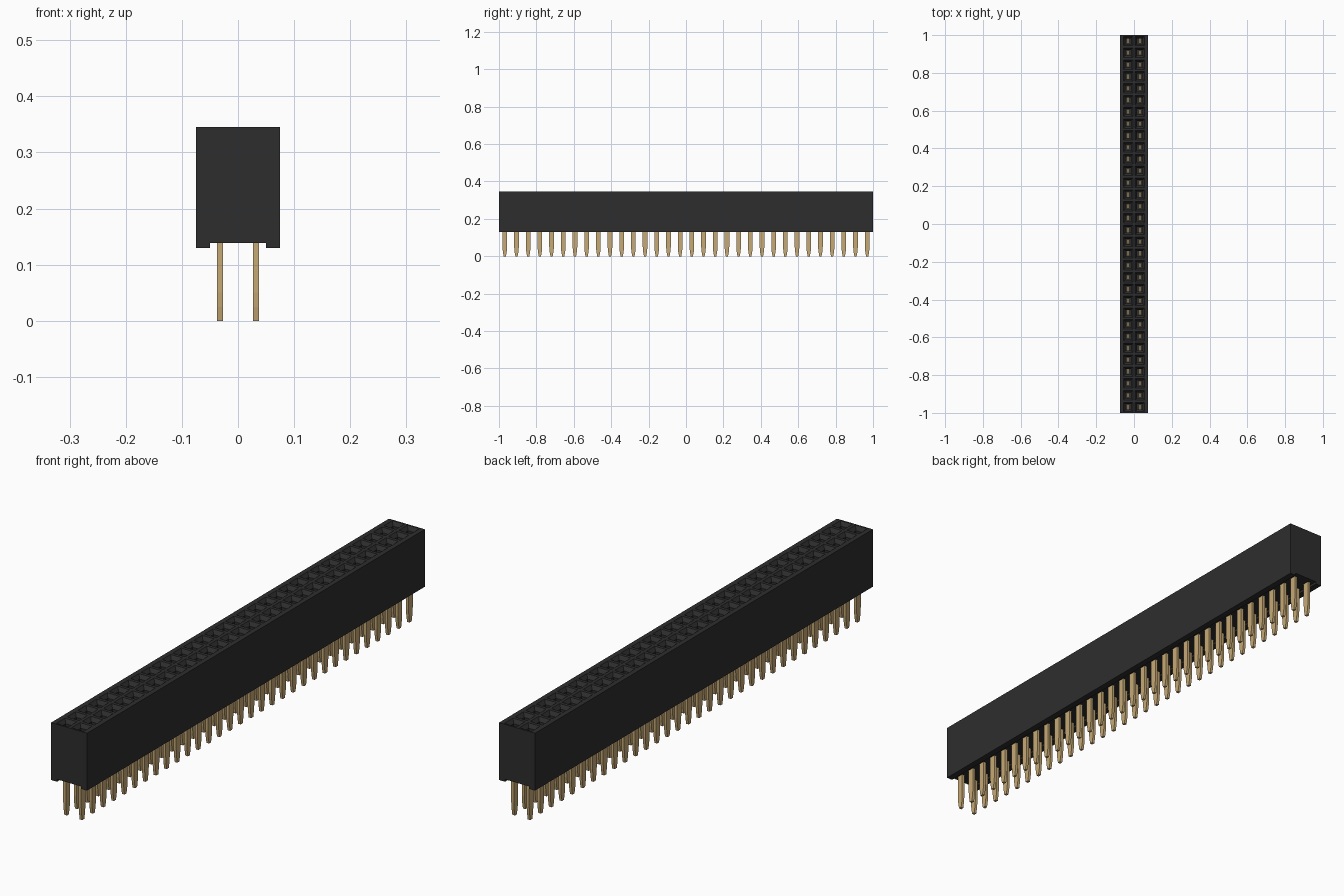
import bpy, bmesh

if "Cube" in bpy.data.objects:
    bpy.data.objects.remove(bpy.data.objects["Cube"], do_unlink=True)

PINS = 32                 # positions per row
PITCH = 2.0 / PINS
TOP, HALF_X = 0.345, 0.0745


def material(name, rgb, rough):
    m = bpy.data.materials.new(name)
    m.use_nodes = True
    m.diffuse_color = (*rgb, 1)
    b = m.node_tree.nodes["Principled BSDF"]
    b.inputs["Base Color"].default_value = (*rgb, 1)
    b.inputs["Roughness"].default_value = rough
    return m


def finish(bm, name, mat):
    bmesh.ops.remove_doubles(bm, verts=bm.verts, dist=1e-5)
    bmesh.ops.recalc_face_normals(bm, faces=bm.faces)
    me = bpy.data.meshes.new(name)
    bm.to_mesh(me)
    bm.free()
    me.materials.append(mat)
    ob = bpy.data.objects.new(name, me)
    bpy.context.collection.objects.link(ob)
    return ob


def extrude_profile(bm, rings, closed):
    """Bridge a list of vertex rings with quads."""
    for a, b in zip(rings, rings[1:]):
        n = len(a)
        for i in range(n if closed else n - 1):
            j = (i + 1) % n
            bm.faces.new((a[i], a[j], b[j], b[i]))


black = material("black plastic", (0.027, 0.027, 0.027), 0.6)
gold = material("gold plated metal", (0.57, 0.40, 0.18), 0.4)

# Housing shell: channelled cross-section run along y, open over the sockets
half = [(PITCH, TOP), (HALF_X, TOP), (HALF_X, 0.13), (0.05, 0.13), (0.05, 0.139)]
profile = half + [(-x, z) for x, z in reversed(half)]
bm = bmesh.new()
ends = [[bm.verts.new((x, y, z)) for x, z in profile] for y in (-1, 1)]
extrude_profile(bm, ends, False)
for ring in ends:
    bm.faces.new(ring)

# Sockets: a funnel leading into a deep square hole in every cell
steps = [(PITCH / 2, TOP), (0.025, TOP), (0.0145, TOP - 0.014), (0.0145, 0.2)]
for cx in (-PITCH / 2, PITCH / 2):
    for i in range(PINS):
        cy = -1 + PITCH * (i + 0.5)
        rings = [[bm.verts.new((cx + sx * r, cy + sy * r, z))
                  for sx, sy in ((-1, -1), (1, -1), (1, 1), (-1, 1))]
                 for r, z in steps]
        extrude_profile(bm, rings, True)
        bm.faces.new(rings[-1])
finish(bm, "housing", black)

# Contact pin: flat blade with a tapered tip
side = [(0.0125, 0.25), (0.0125, 0.05), (0.0105, 0.025), (0.006, 0.0)]
outline = side + [(-y, z) for y, z in reversed(side)]
bm = bmesh.new()
y0 = -1 + PITCH / 2
rings = [[bm.verts.new((PITCH / 2 + 0.0007 + dx, y0 + y, z)) for y, z in outline]
         for dx in (-0.0053, 0.0053)]
extrude_profile(bm, rings, True)
for ring in rings:
    bm.faces.new(ring)
pins = finish(bm, "contact_pins", gold)

# Repeat along the row and mirror to the second row
arr = pins.modifiers.new("row", 'ARRAY')
arr.count = PINS
arr.use_relative_offset = False
arr.use_constant_offset = True
arr.constant_offset_displace = (0, PITCH, 0)
mir = pins.modifiers.new("second row", 'MIRROR')
mir.use_axis = (True, False, False)
